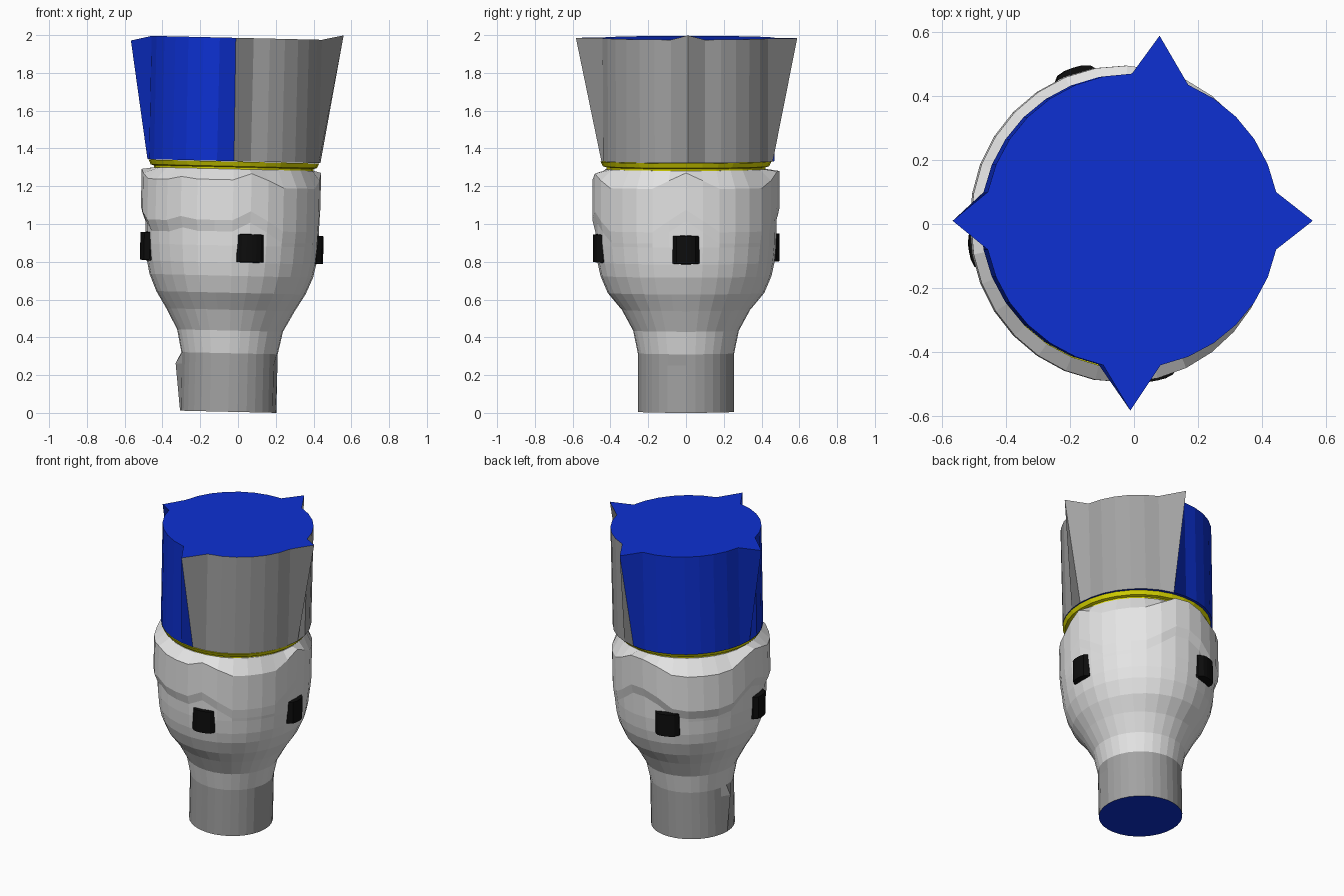
import bpy, bmesh, math
from mathutils import Matrix, Vector

cube = bpy.data.objects.get("Cube")
if cube:
    bpy.data.objects.remove(cube)

SEG = 32
# the whole model leans very slightly sideways
LEAN = Matrix.Translation((-0.052, 0, 0.006)) @ Matrix.Rotation(0.023, 4, 'Y')


def material(name, color):
    m = bpy.data.materials.new(name)
    m.use_nodes = True
    m.diffuse_color = (*color, 1)
    m.node_tree.nodes["Principled BSDF"].inputs["Base Color"].default_value = (*color, 1)
    return m


PALE = material("pale grey", (0.78, 0.78, 0.78))
GREY = material("mid grey", (0.36, 0.36, 0.36))
BLUE = material("royal blue", (0.004, 0.03, 0.65))
YELLOW = material("yellow", (0.7, 0.68, 0.0))
BLACK = material("black", (0.004, 0.004, 0.004))


def polar(r, deg, z):
    a = math.radians(deg)
    return Vector((r * math.cos(a), r * math.sin(a), z))


def ring(radius, height):
    """One ring of points; radius and height are numbers or functions of the angle."""
    value = lambda f, d: f(d) if callable(f) else f
    degs = [i * 360 / SEG for i in range(SEG)]
    return [polar(value(radius, d), d, value(height, d)) for d in degs]


def make_object(name, bm, mats):
    bmesh.ops.recalc_face_normals(bm, faces=bm.faces)
    bm.transform(LEAN)
    mesh = bpy.data.meshes.new(name)
    bm.to_mesh(mesh)
    bm.free()
    for m in mats:
        mesh.materials.append(m)
    obj = bpy.data.objects.new(name, mesh)
    bpy.context.collection.objects.link(obj)
    return obj


def loft(name, rings, mats, side_rule=lambda i: 0, cap=0):
    """Skin stacked rings and close both ends."""
    bm = bmesh.new()
    rows = [[bm.verts.new(p) for p in r] for r in rings]
    for low, high in zip(rows, rows[1:]):
        for i in range(SEG):
            j = (i + 1) % SEG
            f = bm.faces.new((low[i], low[j], high[j], high[i]))
            f.material_index = side_rule(i)
    for row in (rows[0], rows[-1]):
        bm.faces.new(row).material_index = cap
    return make_object(name, bm, mats)


# neck, with one bulged corner and a small dent
neck_rings = [ring(0.255, z) for z in (0, 0.25, 0.31)]
neck_rings[1][16] = polar(0.284, 180, 0.25)
neck_rings[1][31] = polar(0.245, 347, 0.25)
loft("neck", neck_rings, [GREY, BLUE], cap=1)

# scalloped brow band: centre angle, half width, depth of each droop
DROOPS = [(40, 38, 1), (-40, 38, 1), (-105, 30, 0.55), (135, 40, 1), (215, 30, 0.6)]


def droop(deg):
    total = 0
    for centre, half, depth in DROOPS:
        off = abs((deg - centre + 180) % 360 - 180)
        total = max(total, depth * min(1, max(0, 2 * (1 - off / half))))
    return total


def oval(r):
    return lambda d: r + 0.02 * math.sin(math.radians(d)) ** 2


def band_radius(d):
    return oval(0.475)(d) - 0.012 * math.cos(math.radians(d))


# head
head_profile = [(0.255, 0.31), (0.28, 0.43), (0.34, 0.54), (0.395, 0.63),
                (0.433, 0.72), (0.448, 0.79), (0.457, 0.88)]
head_rings = [ring(oval(r) if z > 0.6 else r, z) for r, z in head_profile]
head_rings += [
    ring(oval(0.46), lambda d: 1.02 - 0.12 * droop(d)),
    ring(band_radius, lambda d: 1.08 - 0.12 * droop(d)),
    ring(band_radius, lambda d: 1.275 - 0.085 * droop(d)),
    ring(0.425, 1.285),
]
loft("head", head_rings, [PALE])

# collar below the crown
loft("collar", [ring(0.42, 1.265), ring(0.422, 1.295), ring(0.44, 1.3), ring(0.452, 1.325)], [YELLOW])

# crown: a drum whose rim is pulled out to four points
OFFSET = Vector((0, 0.01, 0))
bottom = [p + OFFSET for p in ring(0.458, 1.327)]
top = [p + OFFSET for p in ring(0.46, 1.98)]
for index, deg, r, z in ((0, 0, 0.565, 2.006), (7, 81.5, 0.585, 1.98),
                         (16, 180, 0.56, 1.953), (24, 269.5, 0.593, 1.98)):
    top[index] = polar(r, deg, z) + OFFSET
loft("crown", [bottom, top], [GREY, BLUE],
     side_rule=lambda i: 1 if 7 <= i < 24 else 0, cap=1)


# dark windows: bulging curved plates around the head
def window(name, centre, reach):
    bm = bmesh.new()
    steps = 6
    rows = []
    for z, pull in ((0.79, 0.05), (0.795, 0), (0.94, 0), (0.945, 0.05)):
        row = []
        for k in range(steps + 1):
            t = 2 * k / steps - 1
            r = reach - 0.03 * t ** 4 - pull
            row.append(bm.verts.new(polar(r, centre + 9 * t, z)))
        rows.append(row)
    for a, b in zip(rows, rows[1:]):
        for k in range(steps):
            bm.faces.new((a[k], a[k + 1], b[k + 1], b[k]))
    # side walls sinking into the head
    for k in (0, steps):
        inner = [bm.verts.new(Vector((v.co.x * 0.92, v.co.y * 0.92, v.co.z)))
                 for v in (rows[1][k], rows[2][k])]
        bm.faces.new((rows[1][k], rows[2][k], inner[1], inner[0]))
    make_object(name, bm, [BLACK])


window("window_left", 0, 0.484)
window("window_front", -78, 0.5)
window("window_right", 190, 0.49)
window("window_back", 108, 0.513)
